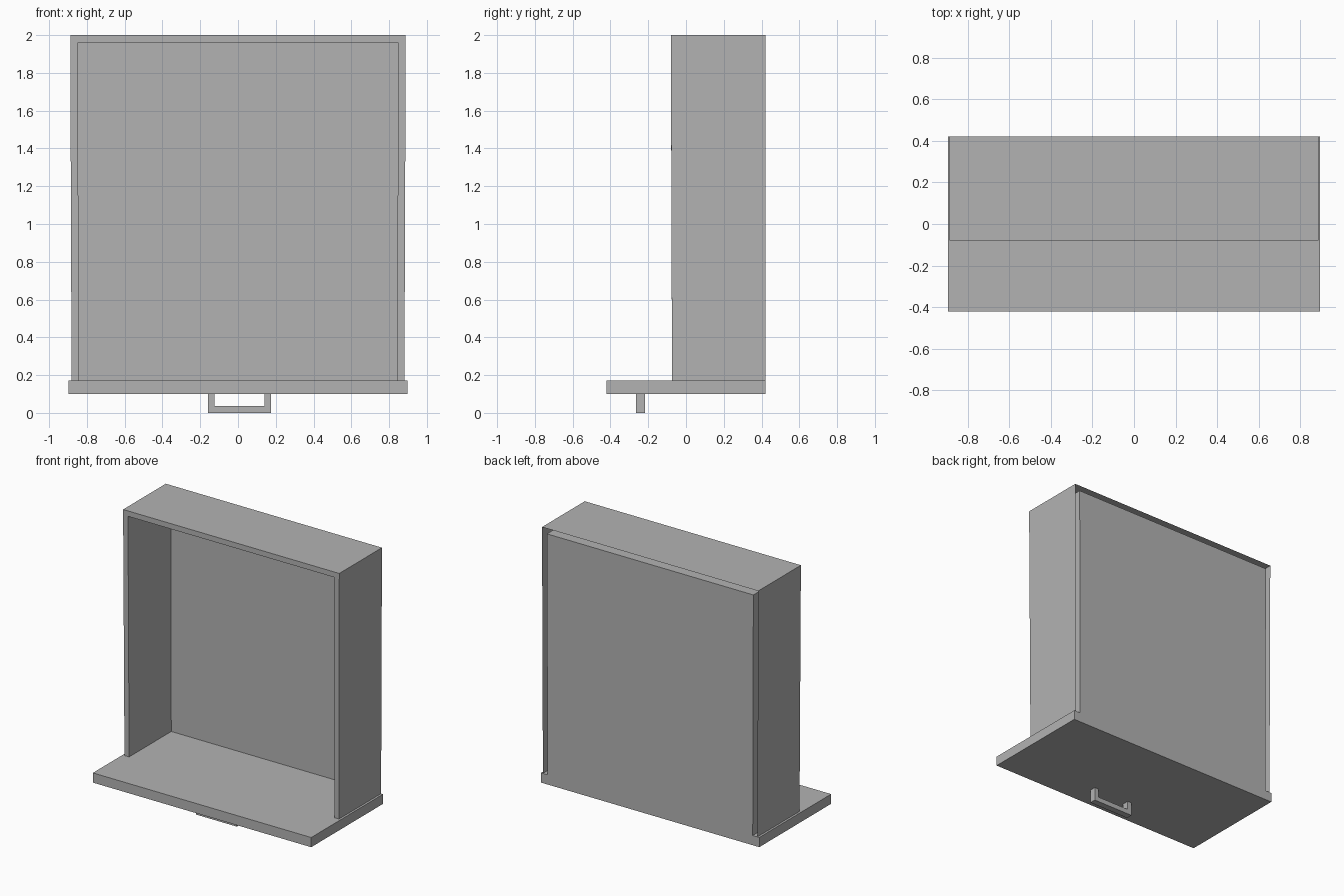
import bpy, bmesh
from mathutils import Vector

cube = bpy.data.objects.get("Cube")
if cube:
    bpy.data.objects.remove(cube, do_unlink=True)

grey = bpy.data.materials.new("plain grey")
grey.use_nodes = True
colour = (0.45, 0.45, 0.45, 1.0)
grey.diffuse_color = colour
grey.node_tree.nodes["Principled BSDF"].inputs["Base Color"].default_value = colour


def add_object(name, bm):
    mesh = bpy.data.meshes.new(name)
    bm.to_mesh(mesh)
    bm.free()
    mesh.materials.append(grey)
    obj = bpy.data.objects.new(name, mesh)
    bpy.context.collection.objects.link(obj)
    return obj


def box(name, lo, hi):
    bm = bmesh.new()
    bmesh.ops.create_cube(bm, size=1)
    lo, hi = Vector(lo), Vector(hi)
    for v in bm.verts:
        v.co = (lo + hi) / 2 + v.co * (hi - lo)
    return add_object(name, bm)


def prism(name, profile, y0, y1):
    """Extrude an x-z outline from y0 to y1."""
    bm = bmesh.new()
    face = bm.faces.new([bm.verts.new((x, y0, z)) for x, z in profile])
    ext = bmesh.ops.extrude_face_region(bm, geom=[face])
    bmesh.ops.translate(bm, vec=(0, y1 - y0, 0),
                        verts=[g for g in ext["geom"] if isinstance(g, bmesh.types.BMVert)])
    bmesh.ops.recalc_face_normals(bm, faces=bm.faces[:])
    return add_object(name, bm)


# Drawer front, lying flat under the tray
PANEL_TOP, BACK = 0.172, 0.421
box("drawer_front", (-0.897, -0.422, 0.10), (0.897, BACK, PANEL_TOP))


# Tray: outer shell, front rim, inner shell and base; the walls are hollow at the back
def u_loop(x_bottom, x_top, z_top, y_bottom, y_top):
    return [(x_bottom, y_bottom, PANEL_TOP), (x_top, y_top, z_top),
            (-x_top, y_top, z_top), (-x_bottom, y_bottom, PANEL_TOP)]


outer = (0.881, 0.888, 2.0)
inner = (0.843, 0.848, 1.96)
sections = [u_loop(*outer, BACK, BACK), u_loop(*outer, -0.074, -0.08),
            u_loop(*inner, -0.074, -0.08), u_loop(*inner, BACK, BACK)]
bm = bmesh.new()
rings = [[bm.verts.new(p) for p in s] for s in sections]
for a, b in zip(rings, rings[1:]):
    for i in range(3):
        bm.faces.new((a[i], a[i + 1], b[i + 1], b[i]))
bm.faces.new(rings[-1])
add_object("drawer_tray", bm)

# Square U-shaped pull handle beneath the drawer front
prism("pull_handle",
      [(-0.159, 0.10), (-0.159, 0.0), (0.175, 0.0), (0.175, 0.10),
       (0.14, 0.10), (0.14, 0.036), (-0.124, 0.036), (-0.124, 0.10)],
      -0.265, -0.217)
